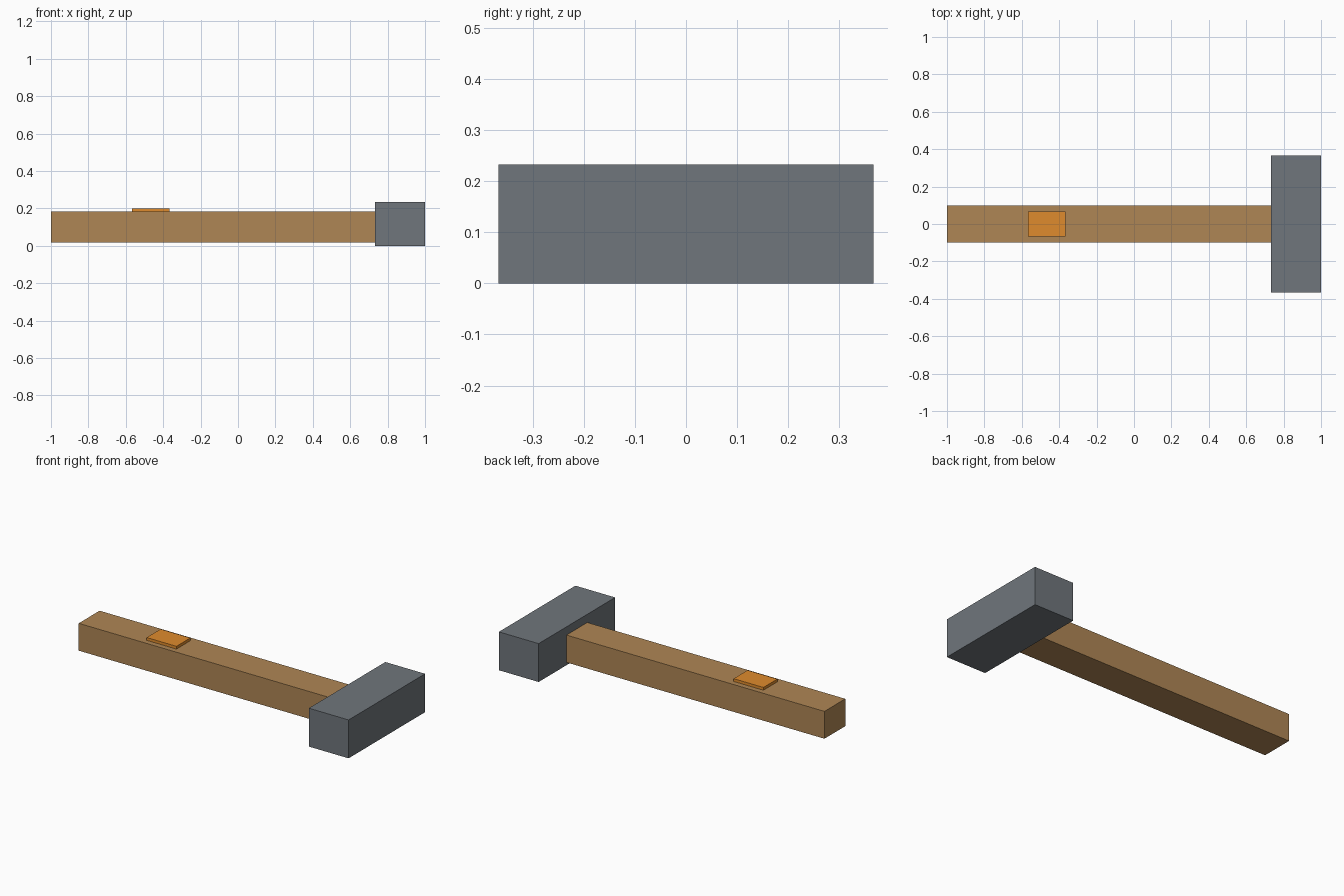
import bpy

if "Cube" in bpy.data.objects:
    bpy.data.objects.remove(bpy.data.objects["Cube"])


def material(name, rgb):
    mat = bpy.data.materials.new(name)
    mat.diffuse_color = (*rgb, 1.0)
    mat.use_nodes = True
    mat.node_tree.nodes["Principled BSDF"].inputs["Base Color"].default_value = mat.diffuse_color
    return mat


def box(name, x, y, z, mat):
    """Box spanning the (min, max) ranges on each axis."""
    spans = (x, y, z)
    bpy.ops.mesh.primitive_cube_add(size=1, location=[(a + b) / 2 for a, b in spans])
    obj = bpy.context.object
    obj.name = name
    obj.scale = [b - a for a, b in spans]
    bpy.ops.object.transform_apply(location=False, rotation=False, scale=True)
    obj.data.materials.append(mat)
    return obj


wood = material("wood", (0.43, 0.24, 0.09))
steel = material("steel", (0.16, 0.18, 0.20))
orange = material("orange", (0.74, 0.26, 0.026))

# Wooden handle, butting against the head
box("handle", (-1.0, 0.733), (-0.1, 0.1), (0.017, 0.183), wood)

# Heavy block head across the end
box("hammer_head", (0.733, 1.0), (-0.367, 0.367), (0.0, 0.233), steel)

# Thin grip marker on top of the handle
box("grip_marker", (-0.567, -0.367), (-0.067, 0.067), (0.183, 0.2), orange)
